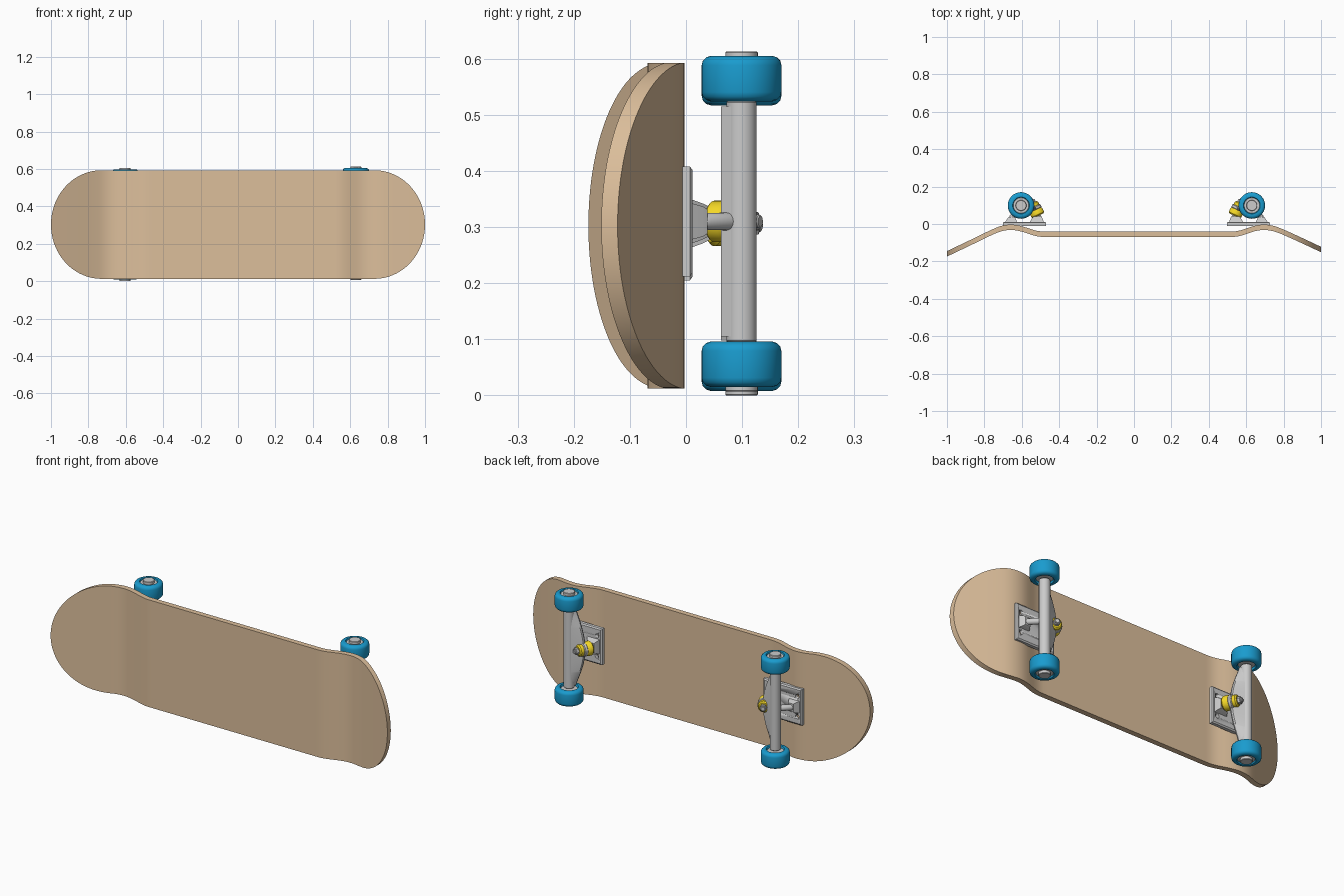
import bpy, bmesh
from math import sin, cos, pi, sqrt, radians
from mathutils import Vector

if "Cube" in bpy.data.objects:
    bpy.data.objects.remove(bpy.data.objects["Cube"])


def material(name, rgb):
    m = bpy.data.materials.new(name)
    m.diffuse_color = (*rgb, 1)
    m.use_nodes = True
    m.node_tree.nodes["Principled BSDF"].inputs["Base Color"].default_value = m.diffuse_color
    return m


WOOD = material("wood", (0.72, 0.52, 0.33))
BLUE = material("blue_urethane", (0.01, 0.33, 0.62))
YELLOW = material("yellow_rubber", (0.9, 0.68, 0.02))


def finish(name, bm, mat=None, angle=35):
    bmesh.ops.remove_doubles(bm, verts=bm.verts, dist=1e-5)
    bmesh.ops.recalc_face_normals(bm, faces=bm.faces)
    me = bpy.data.meshes.new(name)
    bm.to_mesh(me)
    bm.free()
    ob = bpy.data.objects.new(name, me)
    bpy.context.collection.objects.link(ob)
    if mat:
        me.materials.append(mat)
    bpy.ops.object.select_all(action='DESELECT')
    ob.select_set(True)
    bpy.context.view_layer.objects.active = ob
    bpy.ops.object.shade_smooth_by_angle(angle=radians(angle))
    return ob


def loft(name, rings, mat=None, cap=True):
    """Skin a list of equal-length closed rings."""
    bm = bmesh.new()
    rows = [[bm.verts.new(p) for p in r] for r in rings]
    n = len(rows[0])
    for a, b in zip(rows, rows[1:]):
        for i in range(n):
            j = (i + 1) % n
            bm.faces.new((a[i], a[j], b[j], b[i]))
    if cap:
        bm.faces.new(rows[0])
        bm.faces.new(rows[-1])
    return finish(name, bm, mat)


def lathe(name, profile, origin, axis, mat=None, sides=40, cap=True):
    """Spin (radius, distance) points round an axis."""
    q = Vector(axis).normalized().to_track_quat('Z', 'Y')
    o = Vector(origin)
    rings = [[o + q @ Vector((r * cos(2 * pi * i / sides), r * sin(2 * pi * i / sides), t))
              for i in range(sides)] for r, t in profile]
    if not cap:
        rings.append(rings[0])
    return loft(name, rings, mat, cap)


# Deck: side profile (x, y of truck-side face), rounded ends in plan
PROFILE = [(-1, -.145), (-.87, -.083), (-.76, -.030), (-.71, -.010), (-.665, -.003), (-.62, -.007),
           (-.57, -.021), (-.53, -.034), (-.49, -.040), (.53, -.040), (.57, -.034), (.61, -.021),
           (.655, -.007), (.70, -.003), (.75, -.011), (.80, -.030), (.90, -.075), (1, -.122)]


def deck_y(x):
    p = PROFILE
    k = next((i for i in range(len(p) - 1) if x <= p[i + 1][0]), len(p) - 2)

    def slope(i):
        a, b = max(i - 1, 0), min(i + 1, len(p) - 1)
        return (p[b][1] - p[a][1]) / (p[b][0] - p[a][0])
    (x0, y0), (x1, y1) = p[k], p[k + 1]
    if x1 - x0 > .5:
        return y0
    h = x1 - x0
    t = (x - x0) / h
    return (y0 * (2*t**3 - 3*t*t + 1) + slope(k) * h * (t**3 - 2*t*t + t)
            + y1 * (3*t*t - 2*t**3) + slope(k + 1) * h * (t**3 - t*t))


END, HALF, THICK, DECK_Z = .27, .29, .029, .3025
ends = [1 - END + END * sin(pi / 2 * i / 28) for i in range(28)] + [.99995]
mid = [-.71 + 1.42 * i / 60 for i in range(61)]
rings = []
for x in [-e for e in reversed(ends)] + mid + ends:
    d = max(0, abs(x) - (1 - END)) / END
    w = HALF * sqrt(max(0, 1 - d * d))
    y = deck_y(x)
    rings.append([(x, y, DECK_Z - w), (x, y, DECK_Z + w),
                  (x, y - THICK, DECK_Z + w), (x, y - THICK, DECK_Z - w)])
loft("deck", rings, WOOD)

WHEEL = [(.040, -.030), (.045, -.0405), (.055, -.0405), (.063, -.038), (.069, -.032), (.071, -.024),
         (.071, .024), (.069, .032), (.063, .038), (.055, .0405), (.045, .0405), (.040, .030)]


def rod(r, a, b, bev=.002):
    return [(r - bev, a), (r, a + bev), (r, b - bev), (r - bev, b)]


def truck(tag, cx, cz, s):
    """Truck centred on its axle; u points to the deck end, s mirrors it."""
    def P(u, y, z=0):
        return Vector((cx + s * u, y, cz + z))

    def block(name, layers):
        # stacked rectangles: y, u0, u1, half z
        return loft(f"{tag}_{name}", [[P(a, y, -h), P(b, y, -h), P(b, y, h), P(a, y, h)]
                                      for y, a, b, h in layers])

    # Baseplate with bolt holes
    plate = block("baseplate", [(-.010, -.134, .096, .098), (.007, -.134, .096, .098),
                                (.012, -.127, .089, .091)])
    bm = bmesh.new()
    for u in (-.105, .070):
        for z in (-.055, .055):
            c = bmesh.ops.create_cone(bm, cap_ends=True, segments=20, radius1=.011,
                                      radius2=.011, depth=.1)["verts"]
            for v in c:
                v.co = P(u + v.co.x, v.co.z, z + v.co.y)
    cutter = finish(f"{tag}_bolt_hole_cutter", bm)
    cutter.hide_render = True
    cutter.hide_set(True)
    cut = plate.modifiers.new("bolt_holes", 'BOOLEAN')
    cut.object, cut.solver = cutter, 'EXACT'

    # Raised kingpin seat, pivot cup and pivot rod
    block("kingpin_seat", [(.008, -.122, -.045, .040), (.030, -.115, -.058, .032),
                           (.042, -.108, -.070, .026)])
    block("pivot_cup", [(.008, .020, .086, .033), (.030, .030, .072, .027), (.038, .036, .066, .022)])
    lathe(f"{tag}_pivot_rod", [(.011, 0), (.015, .008), (.016, .075)],
          P(.056, .028), P(-.005, .09) - P(.056, .028), sides=24)

    # Hanger: axle tube plus a leaf-shaped web
    lathe(f"{tag}_axle_tube", rod(.027, -.214, .214), P(0, .099), (0, 0, 1))
    web = []
    for i in range(33):
        t = -1 + i / 16
        tip = .026 + .054 * (1 - t * t) ** 1.3
        web.append([P(u, y, .205 * t) for u, y in
                    ((0, .125), (-.018, .117), (-tip, .091), (-tip - .003, .083),
                     (-tip, .074), (-.012, .062), (.006, .062), (.022, .084))])
    loft(f"{tag}_hanger_web", web)

    # Tilted kingpin stack
    k = P(-.084, .062)
    ax = (s * .42, .908, 0)
    lathe(f"{tag}_kingpin", rod(.012, -.045, .078), k, ax, sides=24)
    lathe(f"{tag}_lower_bushing", [(.030, -.020), (.037, -.013), (.037, .008), (.032, .016)], k, ax, YELLOW)
    lathe(f"{tag}_hanger_ring", rod(.036, .014, .034, .004), k, ax)
    lathe(f"{tag}_upper_bushing", [(.030, .033), (.031, .040), (.030, .050), (.024, .056)], k, ax, YELLOW)
    lathe(f"{tag}_kingpin_nut", rod(.019, .055, .071), k, ax, sides=6)

    # Wheels, bearings and axle nuts on both ends
    for side, d in (("upper", 1), ("lower", -1)):
        c, n = P(0, .099, d * .2545), (0, 0, d)
        lathe(f"{tag}_{side}_wheel", WHEEL, c, n, BLUE, 56, cap=False)
        lathe(f"{tag}_{side}_bearing", rod(.043, -.031, .034), c, n)
        lathe(f"{tag}_{side}_axle_nut", rod(.029, .030, .0485), c, n, sides=24)


truck("left_truck", -.604, .303, -1)
truck("right_truck", .630, .310, 1)
